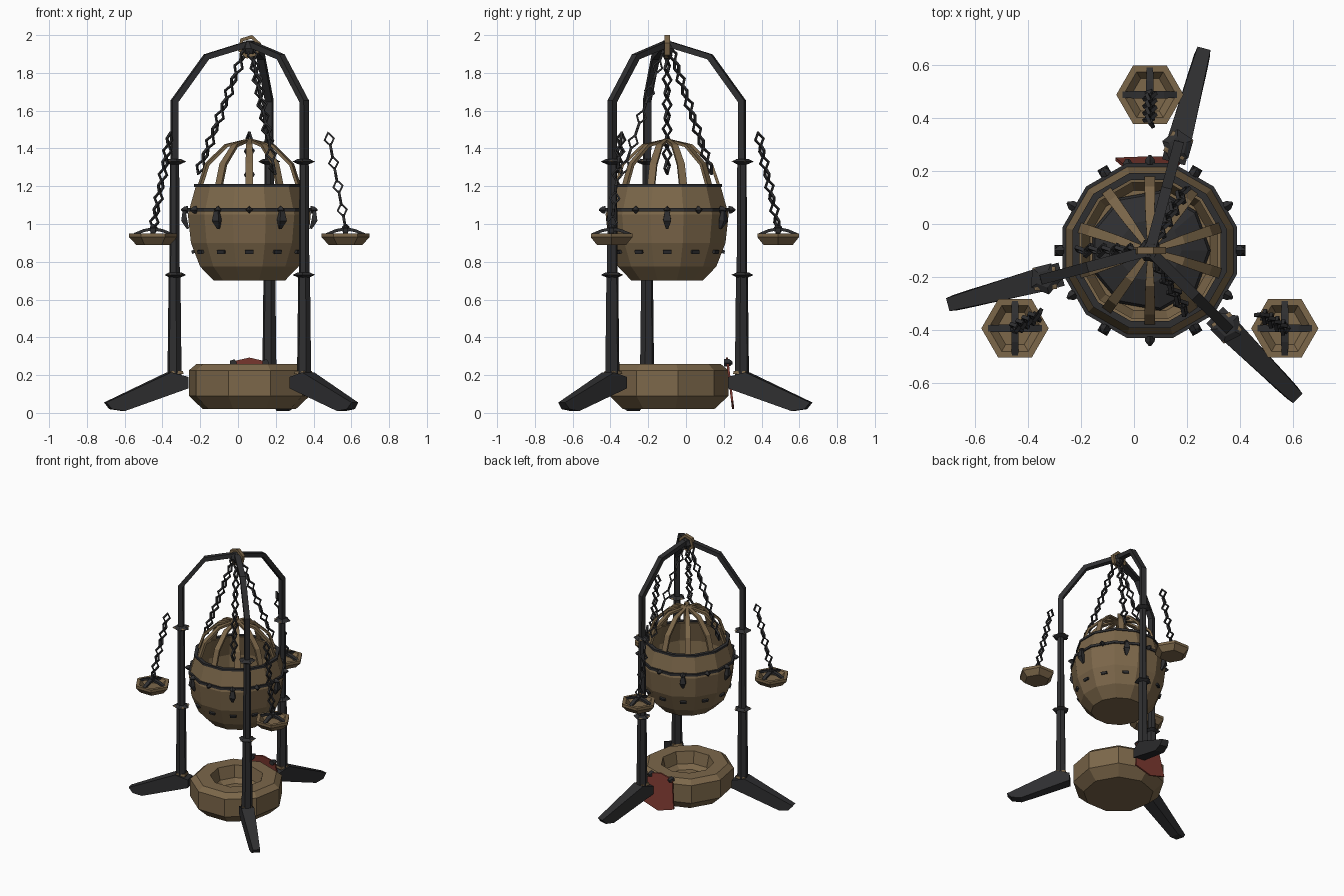
import bpy, bmesh, math
from mathutils import Matrix, Vector

if "Cube" in bpy.data.objects:
    bpy.data.objects.remove(bpy.data.objects["Cube"])

CENTRE = Matrix.Translation((0.06, -0.10, 0))
Z = Vector((0, 0, 1))


def material(name, rgb):
    m = bpy.data.materials.new(name)
    m.diffuse_color = (*rgb, 1)
    m.use_nodes = True
    m.node_tree.nodes["Principled BSDF"].inputs["Base Color"].default_value = m.diffuse_color
    return m


BRONZE = material("aged bronze", (0.20, 0.135, 0.068))
IRON = material("black iron", (0.028, 0.028, 0.030))
RED = material("red cloth", (0.21, 0.042, 0.030))


def finish(name, bm, mat, matrix=CENTRE):
    bmesh.ops.recalc_face_normals(bm, faces=bm.faces)
    me = bpy.data.meshes.new(name)
    bm.to_mesh(me)
    bm.free()
    me.materials.append(mat)
    ob = bpy.data.objects.new(name, me)
    ob.matrix_world = matrix
    bpy.context.collection.objects.link(ob)
    return ob


def skin(bm, loops, closed=False, caps=True):
    """Bridge vertex loops of equal length with quads."""
    loops = [[bm.verts.new(p) for p in lp] for lp in loops]
    n = len(loops[0])
    for a, b in zip(loops, loops[1:] + (loops[:1] if closed else [])):
        for i in range(n):
            j = (i + 1) % n
            bm.faces.new((a[i], a[j], b[j], b[i]))
    if caps and not closed:
        bm.faces.new(loops[0])
        bm.faces.new(loops[-1])


def lathe(bm, profile, sides, turn=0.0, closed=False, m=Matrix()):
    skin(bm, [[m @ Vector((r * math.cos(a), r * math.sin(a), z))
               for a in (turn + math.tau * i / sides for i in range(sides))]
              for r, z in profile], closed)


def sweep(bm, path, m, sides=4):
    """Sweep a polygon along (r, z, half depth, half width) in the local xz plane."""
    loops = []
    for i, (r, z, d, w) in enumerate(path):
        p, q = path[max(i - 1, 0)], path[min(i + 1, len(path) - 1)]
        t = Vector((q[0] - p[0], 0, q[1] - p[1])).normalized()
        n = Vector((t.z, 0, -t.x))
        k = 1 / math.cos(math.pi / sides)
        loops.append([m @ (Vector((r, 0, z)) + n * (d * k * math.cos(a)) + Vector((0, w * k * math.sin(a), 0)))
                      for a in (math.tau * (s + 0.5) / sides for s in range(sides))])
    skin(bm, loops)


def prism(bm, pts, w, m):
    """Extrude an (r, z) outline sideways; w gives the half width at each point."""
    skin(bm, [[m @ Vector((r, s * h, z)) for (r, z), h in zip(pts, w)] for s in (-1, 1)])


def chain(bm, start, end, links, length, width):
    """Diamond links, every other one turned a quarter."""
    start, end = Vector(start), Vector(end)
    rot = (end - start).to_track_quat('Z', 'Y').to_matrix().to_4x4()
    for i in range(links):
        m = Matrix.Translation(start.lerp(end, (i + 0.5) / links)) @ rot
        m = m @ Matrix.Rotation(math.pi / 2 * (i % 2) + 0.5, 4, 'Z')
        m = m @ Matrix.Rotation(math.pi / 2, 4, 'X') @ Matrix.Diagonal((width, length, 1, 1))
        lathe(bm, [(1, -0.007), (1, 0.007), (0.66, 0.007), (0.66, -0.007)], 4, 0, True, m)


def turn(deg):
    return Matrix.Rotation(math.radians(deg), 4, 'Z')


# Three legs: splayed foot, post, bent arm meeting at the top
for k, ang in enumerate((75, 195, 315), 1):
    m = turn(ang)
    bm = bmesh.new()
    prism(bm, [(0.79, 0.055), (0.76, 0.02), (0.69, 0.01), (0.345, 0.13), (0.345, 0.19), (0.44, 0.215)],
          [0.025, 0.03, 0.034, 0.045, 0.045, 0.045], m)
    finish(f"foot_{k}", bm, IRON)
    bm = bmesh.new()
    sweep(bm, [(0.41, 0.15, 0.034, 0.034), (0.41, 0.73, 0.028, 0.028)], m, 6)
    sweep(bm, [(0.41, 0.73, 0.025, 0.025), (0.41, 1.33, 0.022, 0.022)], m, 6)
    sweep(bm, [(0.41, 1.33, 0.018, 0.018), (0.41, 1.65, 0.017, 0.019), (0.235, 1.885, 0.016, 0.02),
               (0.0, 1.955, 0.016, 0.02)], m)
    finish(f"post_{k}", bm, IRON)
    # Flared collars with a bronze plate beneath
    dark, plate = bmesh.new(), bmesh.new()
    for z in (0.73, 1.33):
        c = m @ Matrix.Translation((0.41, 0, z))
        lathe(dark, [(0.03, -0.014), (0.062, 0.0), (0.035, 0.014)], 5, 0.3, m=c)
        lathe(plate, [(0.03, -0.006), (0.06, 0.002), (0.03, 0.010)], 4, 0.6, m=c)
    lathe(plate, [(0.05, 0.205), (0.045, 0.222)], 4, 0.8, m=m @ Matrix.Translation((0.405, 0, 0)))
    finish(f"collars_{k}", dark, IRON)
    finish(f"collar_plates_{k}", plate, BRONZE)

# Hanging ring at the crown
bm = bmesh.new()
ring = Matrix.Translation((0, 0, 1.938)) @ Matrix.Rotation(math.pi / 2, 4, 'X')
lathe(bm, [(0.064, -0.014), (0.064, 0.014), (0.044, 0.014), (0.044, -0.014)], 6, 0.3, True, ring)
finish("crown_ring", bm, BRONZE)
bm = bmesh.new()
lathe(bm, [(0.03, 1.90), (0.045, 1.93), (0.03, 1.965)], 6)
finish("crown_hub", bm, IRON)

# Round open cauldron with a thick wall
bm = bmesh.new()
lathe(bm, [(0.195, 0.70), (0.27, 0.775), (0.32, 0.90), (0.337, 1.05), (0.292, 1.205),
           (0.265, 1.20), (0.30, 1.05), (0.285, 0.91), (0.235, 0.80)], 12, math.radians(15))
finish("cauldron", bm, BRONZE)
bm = bmesh.new()
lathe(bm, [(0.23, 0.81), (0.22, 0.83), (0.12, 0.87)], 9)
finish("charcoal", bm, IRON)

# Domed cage ribs
bm = bmesh.new()
for k in range(10):
    sweep(bm, [(0.278, 1.19, 0.008, 0.020), (0.235, 1.315, 0.008, 0.020),
               (0.13, 1.415, 0.008, 0.017), (0.0, 1.445, 0.008, 0.008)], turn(-90 + 36 * k))
finish("cage_ribs", bm, BRONZE)

# Iron bands, studs and hanging nails around the cauldron
bm = bmesh.new()
for r, z, h in ((0.335, 1.075, 0.009), (0.296, 1.203, 0.008)):
    lathe(bm, [(r - 0.02, z - h), (r + 0.006, z - h), (r + 0.006, z + h), (r - 0.02, z + h)],
          12, math.radians(15), True)
for k in range(12):
    m = turn(30 * k)
    stud = m @ Matrix.Translation((0.325, 0, 1.075)) @ Matrix.Rotation(math.pi / 2, 4, 'Y')
    lathe(bm, [(0.02, 0), (0.018, 0.018), (0.004, 0.036)], 4, m=stud)
    if k % 2 == 0:
        sweep(bm, [(0.345, 1.07, 0.008, 0.012), (0.345, 1.02, 0.016, 0.021), (0.325, 0.975, 0.006, 0.006)],
              turn(30 * k + 30 * (k % 4 == 1)))
    sweep(bm, [(0.293, 0.845, 0.010, 0.022), (0.298, 0.862, 0.010, 0.022)], m)
finish("cauldron_bands", bm, IRON)

# Chains holding the cauldron
bm = bmesh.new()
for ang in (60, 180, 300):
    m = turn(ang)
    chain(bm, m @ Vector((0.02, 0, 1.93)), m @ Vector((0.27, 0, 1.27)), 10, 0.046, 0.030)
finish("cauldron_chains", bm, IRON)

# Three six-sided dishes with iron cross straps and chains
for k, ang in enumerate((90, 210, 330), 1):
    p = turn(ang) @ Vector((0.588, 0, 0))
    m = Matrix.Translation(p)
    bm = bmesh.new()
    lathe(bm, [(0.09, 0.89), (0.127, 0.93), (0.127, 0.95), (0.10, 0.95), (0.07, 0.915)], 6, m=m)
    finish(f"dish_{k}", bm, BRONZE)
    bm = bmesh.new()
    for q in (0, 90):
        sweep(bm, [(-0.10, 0.945, 0.007, 0.012), (-0.05, 0.965, 0.008, 0.014), (0, 0.975, 0.008, 0.014),
                   (0.05, 0.965, 0.008, 0.014), (0.10, 0.945, 0.007, 0.012)], m @ turn(q))
    lathe(bm, [(0.022, 0.96), (0.022, 0.985), (0.006, 1.0)], 5, m=m)
    chain(bm, p + Z * 0.98, turn(ang) @ Vector((0.482, 0, 1.48)), 8, 0.042, 0.030)
    finish(f"dish_chain_{k}", bm, IRON)

# Faceted stone-like basin on the ground
bm = bmesh.new()
lathe(bm, [(0.25, 0.02), (0.325, 0.09), (0.325, 0.225), (0.285, 0.258),
           (0.185, 0.258), (0.165, 0.17), (0.13, 0.14)], 9, math.radians(10))
finish("basin", bm, BRONZE)

# Red shield-shaped cloth leaning on the back of the basin, pinned with studs
bm = bmesh.new()
shape = [(-0.10, 0.27), (0, 0.293), (0.10, 0.27), (0.13, 0.06), (0, 0.02), (-0.13, 0.06)]
skin(bm, [[(x, 0.352 - 0.12 * z + o, z) for x, z in shape] for o in (-0.006, 0.006)])
finish("cloth", bm, RED)
bm = bmesh.new()
for x in (-0.085, 0.085):
    stud = Matrix.Translation((x, 0.300, 0.265)) @ Matrix.Rotation(-math.pi / 2, 4, 'X')
    lathe(bm, [(0.02, 0), (0.02, 0.03), (0.008, 0.045)], 5, m=stud)
finish("cloth_studs", bm, IRON)
